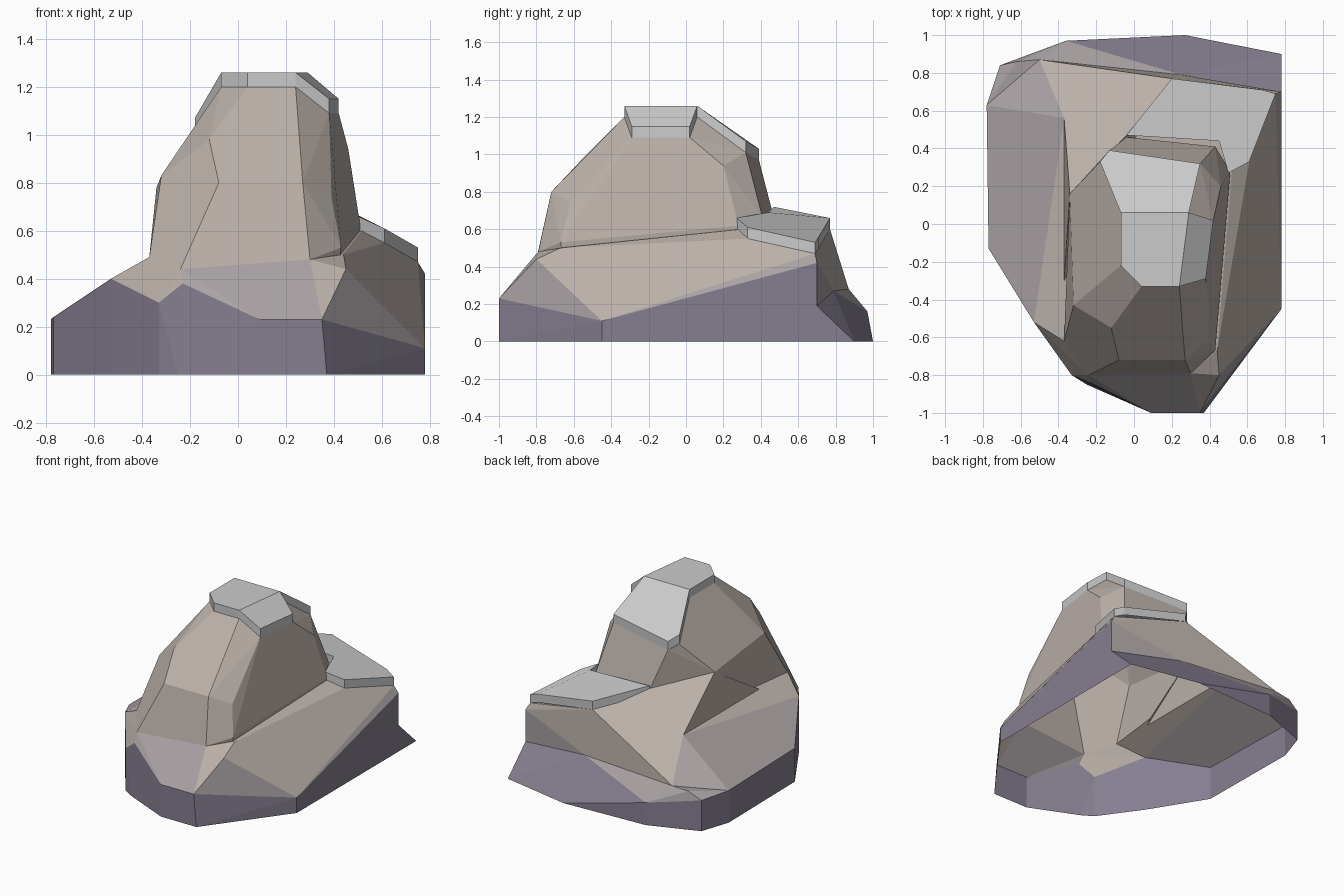
import bpy, bmesh, math

if "Cube" in bpy.data.objects:
    bpy.data.objects.remove(bpy.data.objects["Cube"])


def mat(name, col):
    m = bpy.data.materials.new(name)
    m.diffuse_color = (*col, 1)
    m.use_nodes = True
    m.node_tree.nodes["Principled BSDF"].inputs["Base Color"].default_value = m.diffuse_color
    return m


STONE = mat("stone", (0.50, 0.44, 0.40))
MID = mat("mid_stone", (0.40, 0.36, 0.37))
FOOT = mat("foot_stone", (0.24, 0.21, 0.28))


def add_object(name, bm):
    bmesh.ops.recalc_face_normals(bm, faces=bm.faces)
    me = bpy.data.meshes.new(name)
    bm.to_mesh(me)
    bm.free()
    ob = bpy.data.objects.new(name, me)
    bpy.context.collection.objects.link(ob)
    return ob


def hull(name, pts):
    """Faceted rock chunk: convex hull of a few corner points."""
    bm = bmesh.new()
    for p in pts:
        bm.verts.new(p)
    r = bmesh.ops.convex_hull(bm, input=bm.verts)
    junk = {g for g in r["geom_interior"] + r["geom_unused"]
            if isinstance(g, bmesh.types.BMVert)}
    bmesh.ops.delete(bm, geom=list(junk), context='VERTS')
    return add_object(name, bm)


def walls(pts):
    """Outline points with a wall height each, repeated on the ground."""
    return [q for x, y, z in pts for q in ((x, y, 0), (x, y, z))]


def slab(name, top, t=0.06):
    """Thin plate with an open underside."""
    n = len(top)
    bm = bmesh.new()
    a = [bm.verts.new(p) for p in top]
    b = [bm.verts.new((x, y, z - t)) for x, y, z in top]
    bm.faces.new(a)
    for i in range(n):
        j = (i + 1) % n
        bm.faces.new((a[j], a[i], b[i], b[j]))
    add_object(name, bm)


# broad foot of the rock
rock = hull("rock_body", walls([
    (-.78, .63, .23), (-.77, -.13, .24), (-.53, -.52, .40), (-.33, -.80, .30),
    (.09, -1, .23), (.35, -1, .23), (.78, -.45, .11), (.78, .70, .42)]) + [
    (.37, -1, 0), (-.25, -.85, 0), (-.23, -.84, .38), (.45, -.80, .44),
    (-.24, -.80, .44), (.30, -.79, .48), (.44, -.67, .50),
    (-.37, .56, .49), (-.37, -.62, .49), (-.5, .87, .28), (-.5, .87, 0),
    (.20, .77, .60), (.0, .79, .50), (.25, .79, .27),
    (.75, .69, .47), (.61, .33, .55), (.52, .30, .60), (-.04, .47, .66)])

# low skirt along the back
skirt = hull("back_skirt", walls([
    (-.36, .97, .16), (-.71, .84, .22), (-.78, .63, .23)]) + [
    (.78, .90, 0), (.27, 1, 0), (.78, .70, .19), (.25, .79, .27),
    (-.5, .87, .28), (-.62, .86, .27), (.78, .60, 0)])

# sloping shoulder at the back left of the tower
shoulder = hull("shoulder", [
    (-.34, .16, .78), (-.04, .47, .70), (-.37, .56, .49), (.15, .70, .60),
    (-.37, -.30, .49), (0, -.1, .2), (.4, .4, .3)])

# tall tower
foot = [(-.37, -.62, .49), (-.24, -.80, .44), (.30, -.79, .48),
        (.43, -.67, .53), (.51, .28, .62), (.43, .41, .66), (-.04, .46, .70)]
tower = hull("tower", foot + [(x * .9, y * .93, .2) for x, y, z in foot] + [
    (-.08, -.72, .80), (.27, -.72, .80), (.39, -.62, .74),
    (-.32, -.43, .83), (-.34, .16, .78), (-.12, -.55, .98), (.05, -.43, 1.10),
    (-.19, -.22, 1.03), (-.18, .33, 1.00), (-.13, .39, .97), (.35, .32, 1.01),
    (.46, .20, .94), (.42, .02, 1.09), (.38, -.29, 1.09),
    (-.07, -.22, 1.20), (.04, -.33, 1.20), (.24, -.33, 1.20),
    (.29, .06, 1.20), (-.07, .06, 1.20)])

# join the chunks into one shell
chunks = (skirt, shoulder, tower)
for other in chunks:
    m = rock.modifiers.new("join", 'BOOLEAN')
    m.operation, m.solver, m.object = 'UNION', 'EXACT', other
dg = bpy.context.evaluated_depsgraph_get()
joined = bpy.data.meshes.new_from_object(rock.evaluated_get(dg))
rock.modifiers.clear()
rock.data = joined
for other in chunks:
    bpy.data.objects.remove(other)

# open the underside and under the cap, merge flat facets, tint by height
joined.materials.clear()
for m in (STONE, MID, FOOT):
    joined.materials.append(m)
bm = bmesh.new()
bm.from_mesh(joined)
bmesh.ops.remove_doubles(bm, verts=bm.verts, dist=.003)
bmesh.ops.dissolve_limit(bm, angle_limit=math.radians(3),
                         verts=bm.verts, edges=bm.edges)
hidden = []
for f in bm.faces:
    f.normal_update()
    z = f.calc_center_median().z
    if (f.normal.z < -.9 and z < .02) or (f.normal.z > .95 and z > 1.15):
        hidden.append(f)
    f.material_index = 2 if z < .19 else 1 if z < .37 else 0
bmesh.ops.delete(bm, geom=hidden, context='FACES')
bm.to_mesh(joined)
bm.free()

# grey cap plates and ledge plate
slab("summit_plate", [(-.07, .06, 1.26), (.29, .06, 1.26), (.24, -.33, 1.26),
                      (.04, -.33, 1.26), (-.07, -.22, 1.26)])
slab("right_plate", [(.29, .06, 1.26), (.42, .02, 1.15), (.38, -.29, 1.15),
                     (.24, -.33, 1.26)])
slab("back_plate", [(-.07, .06, 1.26), (-.18, .33, 1.07), (-.13, .39, 1.03),
                    (.35, .32, 1.07), (.29, .06, 1.26)])
slab("ledge_plate", [(-.04, .47, .72), (.20, .77, .66), (.68, .71, .56),
                     (.75, .69, .53), (.61, .33, .61), (.50, .27, .66),
                     (.45, .44, .69)])
